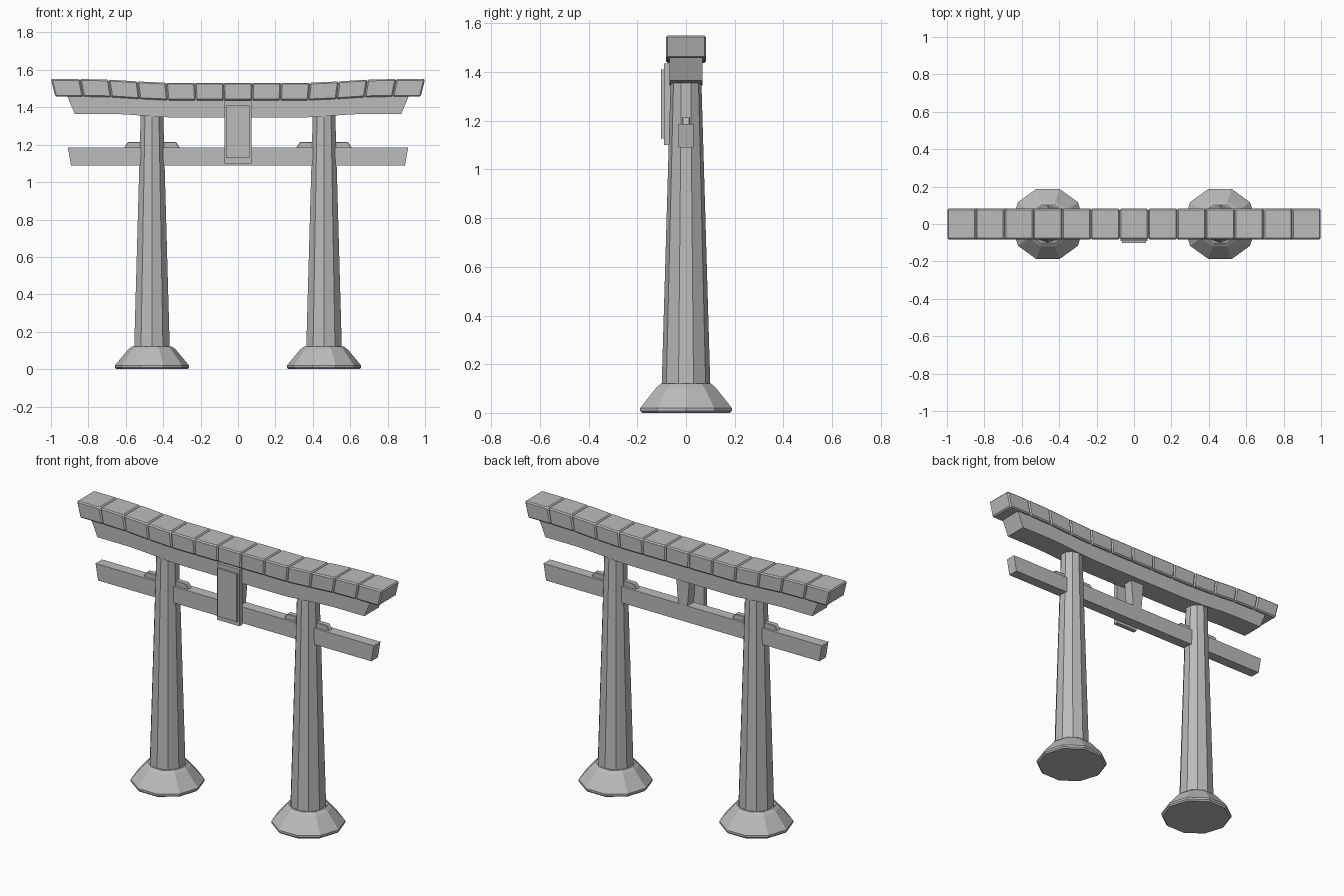
import bpy
import bmesh
from math import cos, sin, pi

default = bpy.data.objects.get("Cube")
if default:
    bpy.data.objects.remove(default, do_unlink=True)

stone = bpy.data.materials.new("light grey stone")
stone.use_nodes = True
GREY = (0.5, 0.5, 0.5, 1)
stone.diffuse_color = GREY
stone.node_tree.nodes["Principled BSDF"].inputs["Base Color"].default_value = GREY


def loft(name, rings, bevel=0):
    """Skin a row of matching rings and cap both ends."""
    bm = bmesh.new()
    rows = [[bm.verts.new(p) for p in ring] for ring in rings]
    for a, b in zip(rows, rows[1:]):
        for i in range(len(a)):
            j = (i + 1) % len(a)
            bm.faces.new((a[i], a[j], b[j], b[i]))
    bm.faces.new(rows[0])
    bm.faces.new(rows[-1])
    bmesh.ops.recalc_face_normals(bm, faces=bm.faces)
    mesh = bpy.data.meshes.new(name)
    bm.to_mesh(mesh)
    bm.free()
    mesh.materials.append(stone)
    obj = bpy.data.objects.new(name, mesh)
    bpy.context.collection.objects.link(obj)
    if bevel:
        mod = obj.modifiers.new("edge chamfer", "BEVEL")
        mod.width = bevel
        mod.segments = 1
        mod.limit_method = "ANGLE"
    return obj


def lathe(name, x, profile, turn=0, sides=10):
    """Faceted upright solid from (radius, height) pairs."""
    angles = [turn + 2 * pi * i / sides for i in range(sides)]
    return loft(name, [[(x + r * cos(a), r * sin(a), z) for a in angles]
                       for r, z in profile])


def section(x_low, x_high, y0, y1, z0, z1):
    """Four-cornered slice of a beam running along x."""
    return [(x_low, y0, z0), (x_low, y1, z0), (x_high, y1, z1), (x_high, y0, z1)]


def bar(name, x_low, x_high, y0, y1, z0, z1, mid=0, bevel=0):
    """Straight bar, with its own half length at bottom and top."""
    return loft(name, [section(mid + s * x_low, mid + s * x_high, y0, y1, z0, z1)
                       for s in (-1, 1)], bevel)


def lift(x):
    """Upward sweep of the roof towards its ends."""
    t = min(max((abs(x) - 0.36) / 0.44, 0), 1)
    return 0.02 * t * t * (3 - 2 * t)


# Pillars, footings and the wedges that lock the tie beam
for side, sign in (("left", 1), ("right", -1)):
    x = 0.46 * sign
    lathe(side + "_footing", x,
          [(0.19, 0), (0.198, 0.008), (0.198, 0.02), (0.127, 0.105), (0.108, 0.12)])
    lathe(side + "_pillar", x, [(0.1, 0.11), (0.063, 1.37)], turn=pi / 2)
    bar(side + "_wedge", 0.15, 0.128, -0.016, 0.016, 1.18, 1.215, mid=x, bevel=0.003)

# Tie beam and the tapered strut above it
bar("tie_beam", 0.893, 0.91, -0.031, 0.031, 1.09, 1.186)
bar("centre_strut", 0.03, 0.045, -0.03, 0.03, 1.18, 1.36)

# Curved lintel under the roof
STEPS = 26
lintel = []
for i in range(STEPS + 1):
    t = 2 * i / STEPS - 1
    rise = lift(t)
    lintel.append(section(0.873 * t, 0.915 * t, -0.067, 0.067, 1.345 + rise, 1.445 + rise))
loft("lintel", lintel)

# Roof cap: chamfered blocks fanned along the sweep
BLOCKS = 13
for n in range(BLOCKS):
    ends = [2 * (n + k) / BLOCKS - 1 for k in (0, 1)]
    loft("roof_block_%d" % (n + 1),
         [section(0.977 * t, t, -0.082, 0.082, 1.437 + lift(t), 1.531 + lift(t))
          for t in ends], bevel=0.007)

# Hanging tablet with a raised front panel
bar("tablet_back", 0.073, 0.073, -0.09, -0.064, 1.1, 1.435)
bar("tablet_panel", 0.063, 0.063, -0.102, -0.088, 1.128, 1.41)
